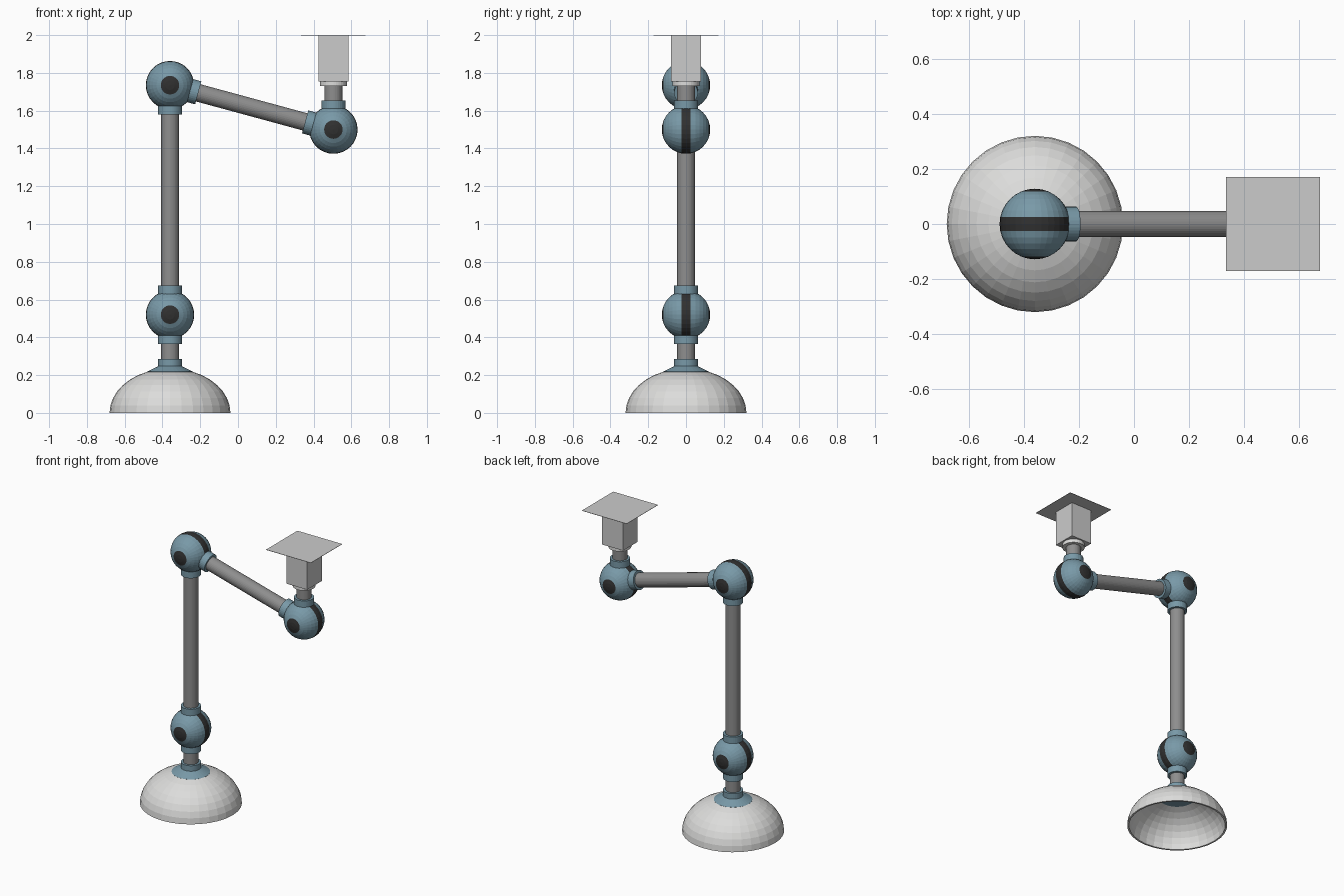
import bpy, bmesh, math
from mathutils import Vector

if "Cube" in bpy.data.objects:
    bpy.data.objects.remove(bpy.data.objects["Cube"])


def material(name, rgb):
    m = bpy.data.materials.new(name)
    m.diffuse_color = (*rgb, 1)
    m.use_nodes = True
    m.node_tree.nodes["Principled BSDF"].inputs["Base Color"].default_value = m.diffuse_color
    return m


WHITE = material("white_enamel", (0.72, 0.72, 0.71))
PLATE = material("light_grey", (0.60, 0.60, 0.60))
STEEL = material("steel_grey", (0.27, 0.27, 0.27))
BLUE = material("dusty_blue", (0.19, 0.32, 0.39))
DARK = material("charcoal", (0.03, 0.03, 0.03))

SHOULDER_X, WRIST_X = -0.36, 0.505
ELBOW_LOW = Vector((SHOULDER_X, 0, 0.52))
ELBOW_TOP = Vector((SHOULDER_X, 0, 1.735))
WRIST = Vector((WRIST_X, 0, 1.50))
UP, DOWN = Vector((0, 0, 1)), Vector((0, 0, -1))
ARM = (WRIST - ELBOW_TOP).normalized()
BALL_R, PIPE_R, COLLAR_R = 0.128, 0.047, 0.063


def finish(name, bm, mats):
    mesh = bpy.data.meshes.new(name)
    bm.to_mesh(mesh)
    bm.free()
    for m in mats:
        mesh.materials.append(m)
    ob = bpy.data.objects.new(name, mesh)
    bpy.context.collection.objects.link(ob)
    return ob


def rod(name, a, b, radius, mat, sides=32):
    """Closed cylinder between two points."""
    a, b = Vector(a), Vector(b)
    bm = bmesh.new()
    bmesh.ops.create_cone(bm, cap_ends=True, segments=sides, radius1=radius,
                          radius2=radius, depth=(b - a).length)
    ob = finish(name, bm, [mat])
    ob.location = (a + b) / 2
    ob.rotation_euler = (b - a).to_track_quat('Z', 'Y').to_euler()
    return ob


def lathe(name, profile, mat, closed=True, sides=32):
    """Spin (radius, z) points around the lamp-like base axis."""
    bm = bmesh.new()
    rings = []
    for r, z in profile:
        rings.append([bm.verts.new((r * math.cos(2 * math.pi * i / sides),
                                    r * math.sin(2 * math.pi * i / sides), z))
                      for i in range(sides)])
    pairs = list(zip(rings, rings[1:]))
    if closed:
        pairs.append((rings[-1], rings[0]))
    else:
        bm.faces.new(rings[0])
        bm.faces.new(rings[-1])
    for p, q in pairs:
        for i in range(sides):
            j = (i + 1) % sides
            bm.faces.new((p[i], p[j], q[j], q[i]))
    bmesh.ops.recalc_face_normals(bm, faces=bm.faces)
    ob = finish(name, bm, [mat])
    ob.location.x = SHOULDER_X
    return ob


def ball_joint(name, centre, directions):
    """Ball on a sideways axis with dark end caps and a dark middle band."""
    bm = bmesh.new()
    bmesh.ops.create_uvsphere(bm, u_segments=32, v_segments=16, radius=BALL_R)
    for f in bm.faces:
        h = abs(f.calc_center_median().z) / BALL_R
        f.material_index = int(h < 0.19 or h > 0.925)
    ob = finish(name, bm, [BLUE, DARK])
    ob.location = centre
    ob.rotation_euler.x = math.pi / 2
    for i, d in enumerate(directions):
        rod(f"{name}_collar_{i + 1}", centre + d * 0.09, centre + d * 0.155,
            COLLAR_R, BLUE)


def box(name, centre, size, mat):
    bm = bmesh.new()
    bmesh.ops.create_cube(bm, size=1)
    bmesh.ops.scale(bm, vec=size, verts=bm.verts)
    ob = finish(name, bm, [mat])
    ob.location = centre
    return ob


# hollow dome base: outer shell up, inner shell back down
def dome(radius, height, low, angles):
    return [(radius * math.cos(math.radians(a)),
             low + height * math.sin(math.radians(a))) for a in angles]


steps = [i * 68 / 7 for i in range(8)]
lathe("dome_base", dome(0.32, 0.235, 0.0, steps)
      + dome(0.308, 0.223, 0.0, steps[::-1]), WHITE)

# blue cap and neck on the dome
lathe("dome_cap", [(0.121, 0.206), (0.121, 0.218), (0.063, 0.247),
                   (0.063, 0.285)], BLUE, closed=False)

# pipes
rod("neck_pipe", (SHOULDER_X, 0, 0.27), ELBOW_LOW, PIPE_R, STEEL)
rod("upright_pipe", ELBOW_LOW, ELBOW_TOP, PIPE_R, STEEL)
rod("arm_pipe", ELBOW_TOP, WRIST, PIPE_R, STEEL)
rod("wrist_pipe", WRIST, (WRIST_X, 0, 1.76), PIPE_R, STEEL)

# ball joints with collars
ball_joint("lower_joint", ELBOW_LOW, [UP, DOWN])
ball_joint("upper_joint", ELBOW_TOP, [DOWN, ARM])
ball_joint("wrist_joint", WRIST, [UP, -ARM])

# mounting block, ring and thin top plate
rod("mount_ring", (WRIST_X, 0, 1.73), (WRIST_X, 0, 1.76), 0.071, WHITE)
box("mount_block", (WRIST_X, 0, 1.8765), (0.16, 0.16, 0.243), PLATE)
box("top_plate", (WRIST_X, 0, 1.999), (0.342, 0.342, 0.002), PLATE)
